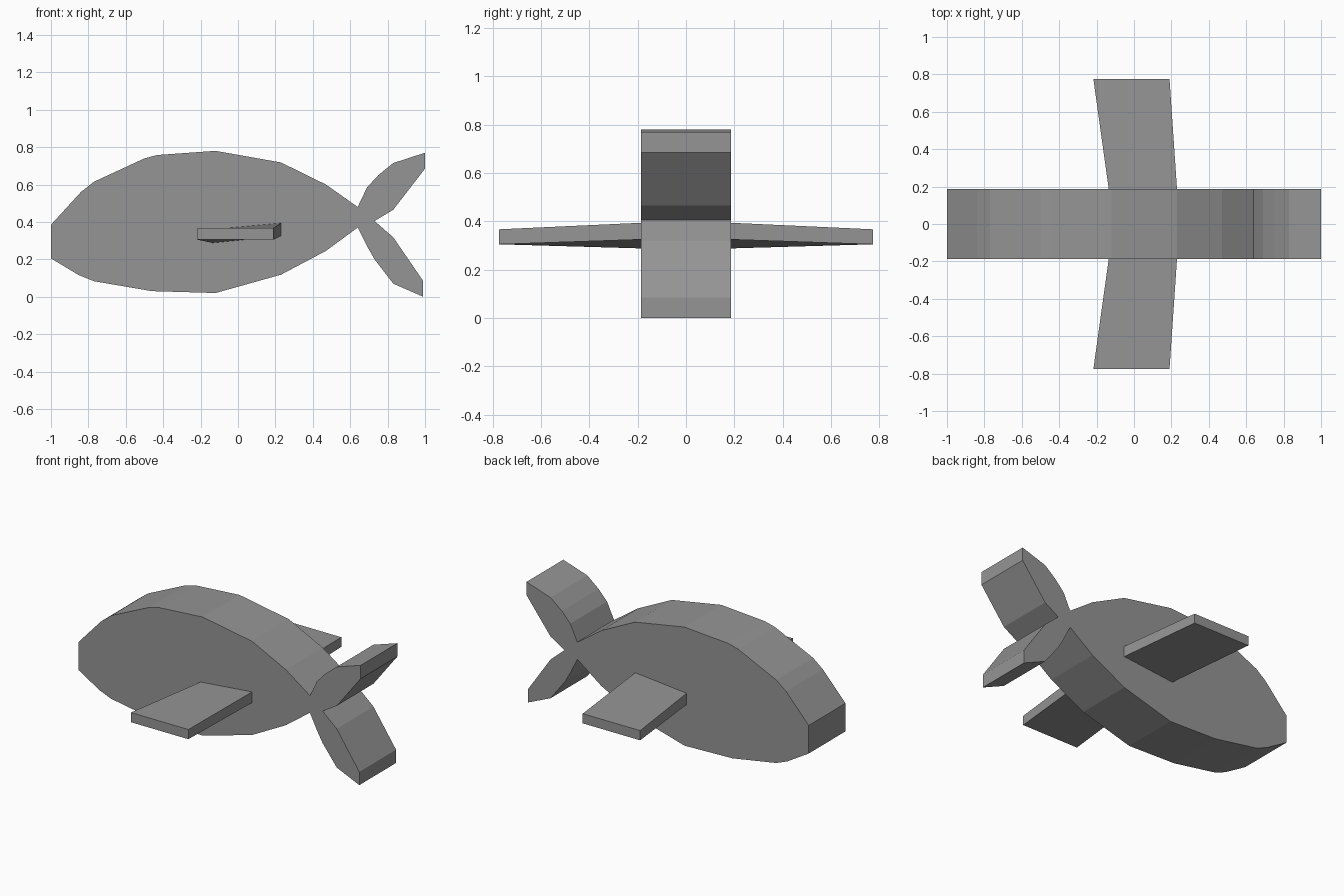
import bpy
import bmesh

if "Cube" in bpy.data.objects:
    bpy.data.objects.remove(bpy.data.objects["Cube"])

HALF = 0.186     # half thickness of the slab body
SPAN = 0.774     # distance of the fin tips from the centre

grey = bpy.data.materials.new("grey")
grey.diffuse_color = (0.3, 0.3, 0.3, 1)
grey.use_nodes = True
grey.node_tree.nodes["Principled BSDF"].inputs["Base Color"].default_value = grey.diffuse_color


def loft(name, ring_a, ring_b):
    """Closed solid between two matching outlines."""
    bm = bmesh.new()
    a = [bm.verts.new(p) for p in ring_a]
    b = [bm.verts.new(p) for p in ring_b]
    bm.faces.new(a)
    bm.faces.new(b[::-1])
    for i in range(len(a)):
        j = (i + 1) % len(a)
        bm.faces.new((a[j], a[i], b[i], b[j]))
    bmesh.ops.recalc_face_normals(bm, faces=bm.faces)
    mesh = bpy.data.meshes.new(name)
    bm.to_mesh(mesh)
    bm.free()
    mesh.materials.append(grey)
    obj = bpy.data.objects.new(name, mesh)
    bpy.context.collection.objects.link(obj)
    return obj


def at_y(outline, y):
    return [(x, y, z) for x, z in outline]


# Body and forked tail: one side outline (x, z) given thickness
back = [(-1, 0.385), (-0.84, 0.56), (-0.77, 0.615), (-0.5, 0.74), (-0.43, 0.758),
        (-0.12, 0.78), (0.23, 0.718), (0.47, 0.60), (0.64, 0.48)]
upper_fluke = [(0.69, 0.585), (0.75, 0.65), (0.83, 0.715), (1, 0.77),
               (1, 0.685), (0.83, 0.465), (0.73, 0.405)]
lower_fluke = [(0.83, 0.318), (0.99, 0.085), (0.99, 0), (0.83, 0.07),
               (0.73, 0.2), (0.69, 0.27), (0.64, 0.37)]
belly = [(0.47, 0.245), (0.23, 0.118), (-0.12, 0.02), (-0.46, 0.03),
         (-0.77, 0.083), (-0.85, 0.115), (-1, 0.205)]
outline = back + upper_fluke + lower_fluke + belly
loft("body", at_y(outline, -HALF), at_y(outline, HALF))

# Side fins: tilted at the root, level and swept forward at the tip
root = [(-0.135, 0.288), (0.23, 0.325), (0.23, 0.394), (-0.135, 0.36)]
tip = [(-0.217, 0.305), (0.19, 0.305), (0.19, 0.367), (-0.217, 0.367)]
for side, name in ((-1, "front_fin"), (1, "back_fin")):
    loft(name, at_y(root, side * HALF), at_y(tip, side * SPAN))
